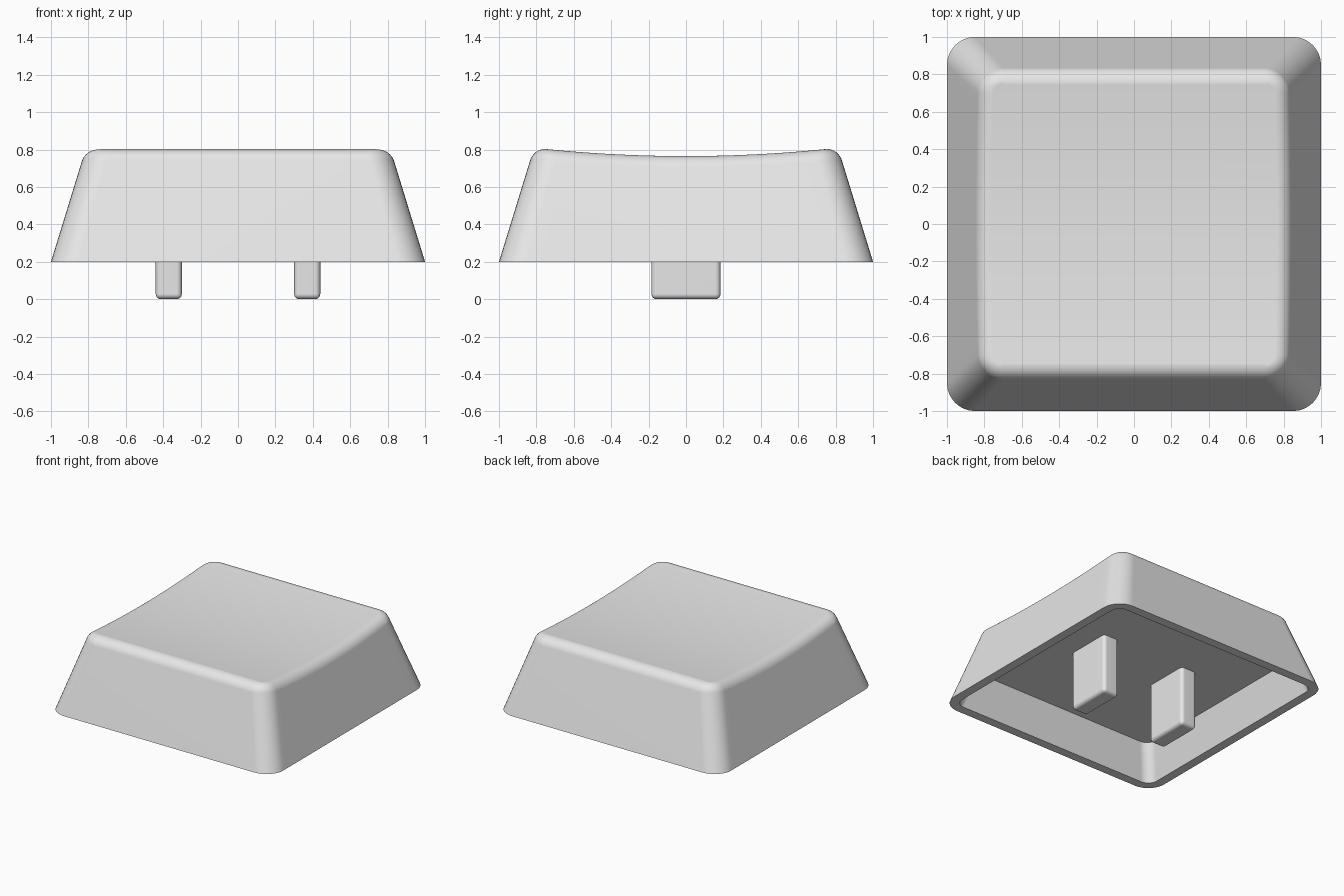
import bpy, bmesh, math

if "Cube" in bpy.data.objects:
    bpy.data.objects.remove(bpy.data.objects["Cube"])

grey = bpy.data.materials.new("light grey")
grey.diffuse_color = (0.8, 0.8, 0.8, 1)
grey.use_nodes = True
grey.node_tree.nodes["Principled BSDF"].inputs["Base Color"].default_value = grey.diffuse_color

SLOPE = 0.305      # inward lean of the walls
DISH = 0.038       # depth of the scooped top
DISH_HALF = 0.752  # half length of the scoop


def ring(half, r, z, scoop=False, segs=8, cuts=24):
    """Rounded square outline, mirrored in x; optionally lowered along the scoop."""
    c = half - r
    arc = [i * math.pi / 2 / segs for i in range(segs + 1)]
    right = [(c + r * math.sin(a), -c - r * math.cos(a)) for a in arc]
    right += [(half, -c + 2 * c * i / cuts) for i in range(1, cuts)]
    right += [(c + r * math.cos(a), c + r * math.sin(a)) for a in arc]
    pts = []
    for x, y in right:
        dip = DISH * max(0, 1 - (y / DISH_HALF) ** 2) if scoop else 0
        pts.append((x + SLOPE * dip, y, z - dip))
    return pts + [(-x, y, z) for x, y, z in reversed(pts)]


def finish(bm, name):
    bmesh.ops.recalc_face_normals(bm, faces=bm.faces)
    me = bpy.data.meshes.new(name)
    bm.to_mesh(me)
    bm.free()
    me.materials.append(grey)
    ob = bpy.data.objects.new(name, me)
    bpy.context.collection.objects.link(ob)
    bpy.ops.object.select_all(action='DESELECT')
    bpy.context.view_layer.objects.active = ob
    ob.select_set(True)
    bpy.ops.object.shade_smooth_by_angle(angle=math.radians(35))
    return ob


# Cap shell: hollow floor, inner wall, rim, outer wall, rounded shoulder
rings = [ring(0.845, 0.08, 0.475), ring(0.927, 0.08, 0.2), ring(1.0, 0.15, 0.2)]
start, steps, radius = math.atan(SLOPE), 8, 0.085
for i in range(steps + 1):
    a = start + (math.pi / 2 - start) * i / steps
    half = DISH_HALF + radius * math.cos(a)
    rings.append(ring(half, half - 0.70, 0.718 + radius * math.sin(a), True))

bm = bmesh.new()
loops = [[bm.verts.new(p) for p in pts] for pts in rings]
n = len(loops[0])
for lo, hi in zip(loops, loops[1:]):
    for i in range(n):
        j = (i + 1) % n
        bm.faces.new((lo[i], lo[j], hi[j], hi[i]))
bm.faces.new(loops[0])
# Scooped top: strips straight across from right to left
top = loops[-1]
for i in range(n // 2 - 1):
    bm.faces.new((top[i], top[i + 1], top[n - 2 - i], top[n - 1 - i]))
cap = finish(bm, "cap_shell")
mod = cap.modifiers.new("even shading", 'WEIGHTED_NORMAL')
mod.keep_sharp = True

# Two rounded mounting prongs hanging from the hollow
for side, name in ((-1, "left_prong"), (1, "right_prong")):
    bm = bmesh.new()
    bmesh.ops.create_cube(bm, size=1)
    for v in bm.verts:
        v.co = (v.co.x * 0.14 + side * 0.37, v.co.y * 0.37, (v.co.z + 0.5) * 0.53)
    bmesh.ops.bevel(bm, geom=list(bm.edges), offset=0.028, segments=4,
                    profile=0.5, affect='EDGES')
    prong = finish(bm, name)
    mod = prong.modifiers.new("even shading", 'WEIGHTED_NORMAL')
    mod.keep_sharp = True
